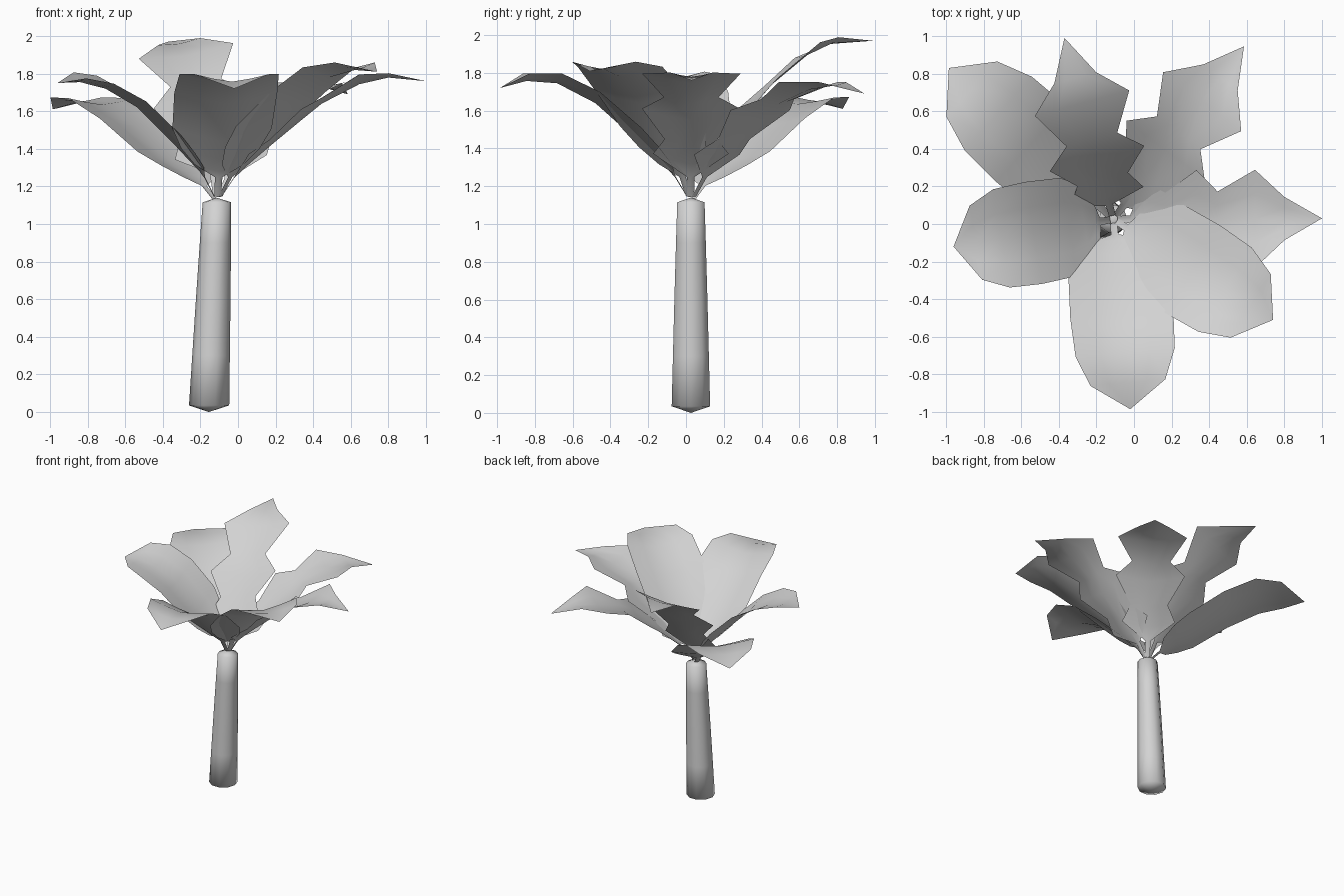
import bpy, bmesh, math
from mathutils import Vector

if "Cube" in bpy.data.objects:
    bpy.data.objects.remove(bpy.data.objects["Cube"])

grey = bpy.data.materials.new("light grey")
grey.diffuse_color = (0.65, 0.65, 0.65, 1)
grey.use_nodes = True
grey.node_tree.nodes["Principled BSDF"].inputs["Base Color"].default_value = grey.diffuse_color

CROWN = Vector((-0.11, 0.025))


def make_object(name, bm):
    bmesh.ops.recalc_face_normals(bm, faces=bm.faces)
    # leaves should face up
    if name != "trunk" and sum(f.normal.z for f in bm.faces) < 0:
        bmesh.ops.reverse_faces(bm, faces=bm.faces)
    for f in bm.faces:
        f.smooth = True
    me = bpy.data.meshes.new(name)
    bm.to_mesh(me)
    bm.free()
    me.materials.append(grey)
    ob = bpy.data.objects.new(name, me)
    bpy.context.collection.objects.link(ob)
    return ob


def interp(table, t):
    for (a, va), (b, vb) in zip(table, table[1:]):
        if t <= b:
            return va + (vb - va) * (t - a) / (b - a)
    return table[-1][1]


# Trunk: leaning tapered column with shallow pointed caps
def trunk():
    bm = bmesh.new()
    sides = 10
    rings = []
    for z, r in ((0.035, 0.107), (0.3, 0.1), (0.6, 0.092), (0.9, 0.083), (1.115, 0.076)):
        cx = -0.155 + 0.043 * z / 1.115
        rings.append([bm.verts.new((cx + r * math.cos(2 * math.pi * i / sides),
                                    0.026 + r * math.sin(2 * math.pi * i / sides), z))
                      for i in range(sides)])
    bottom = bm.verts.new((-0.155, 0.026, 0))
    top = bm.verts.new((-0.112, 0.026, 1.14))
    for i in range(sides):
        j = (i + 1) % sides
        for a, b in zip(rings, rings[1:]):
            bm.faces.new((a[i], a[j], b[j], b[i]))
        bm.faces.new((bottom, rings[0][j], rings[0][i]))
        bm.faces.new((top, rings[-1][i], rings[-1][j]))
    make_object("trunk", bm)


# Leaf outlines: (fraction of length, half width)
STEM = [(0.02, 0.018), (0.08, 0.02)]
ROUND = STEM + [(0.11, 0.13), (0.18, 0.21), (0.28, 0.265), (0.5, 0.275),
                (0.7, 0.265), (0.86, 0.2), (1, 0)]
JAGGED = STEM + [(0.15, 0.2), (0.25, 0.14), (0.4, 0.26), (0.5, 0.145),
                 (0.68, 0.26), (0.82, 0.115), (1, 0)]
JAGGED_SHORT = STEM + [(0.125, 0.2), (0.22, 0.14), (0.335, 0.26), (0.44, 0.14),
                       (0.64, 0.26), (0.78, 0.115), (1, 0)]


def leaf(name, outline, tip, heights, fold=0.22, roll=0.0):
    """V-folded blade along an arching midrib, from the crown to the tip."""
    spine = list(zip((0.0, 0.09, 0.3, 0.5, 0.7, 0.85, 1.0), [1.11] + heights))
    axis = Vector(tip) - CROWN
    side = Vector((-axis.y, axis.x)).normalized()
    bm = bmesh.new()
    rows = []
    for t, w in outline:
        c = CROWN + axis * t
        z = interp(spine, t)
        if w == 0:
            rows.append([bm.verts.new((c.x, c.y, z))] * 5)
            continue
        row = []
        steep = fold + 0.1 * max(0, 1 - t / 0.6)
        for k in (-1, -0.5, 0, 0.5, 1):
            p = c + side * w * k
            lift = w * (steep * abs(k) ** 1.3 + roll * k)
            row.append(bm.verts.new((p.x, p.y, z + lift)))
        rows.append(row)
    for a, b in zip(rows, rows[1:]):
        for i in range(4):
            quad = [a[i], a[i + 1], b[i + 1], b[i]]
            bm.faces.new(list(dict.fromkeys(quad)))
    make_object(name, bm)


trunk()
leaf("front_round_leaf", ROUND, (-0.02, -0.985), [1.26, 1.46, 1.64, 1.745, 1.76, 1.72], fold=0.2)
leaf("front_right_round_leaf", ROUND, (0.74, -0.51), [1.26, 1.47, 1.64, 1.78, 1.82, 1.81], fold=0.2)
leaf("left_round_leaf", ROUND, (-0.96, -0.12), [1.26, 1.45, 1.62, 1.72, 1.755, 1.75],
     fold=0.18, roll=-0.08)
leaf("back_left_round_leaf", ROUND, (-0.985, 0.83), [1.21, 1.35, 1.52, 1.635, 1.65, 1.61], fold=0.13)
leaf("right_jagged_leaf", JAGGED, (1.0, 0.03), [1.26, 1.46, 1.64, 1.755, 1.785, 1.76], fold=0.2)
leaf("back_right_jagged_leaf", JAGGED, (0.585, 0.945), [1.26, 1.47, 1.635, 1.72, 1.735, 1.69], fold=0.16)
leaf("back_jagged_leaf", JAGGED_SHORT, (-0.37, 0.99), [1.29, 1.58, 1.80, 1.935, 1.98, 1.97],
     fold=0.1, roll=-0.16)
